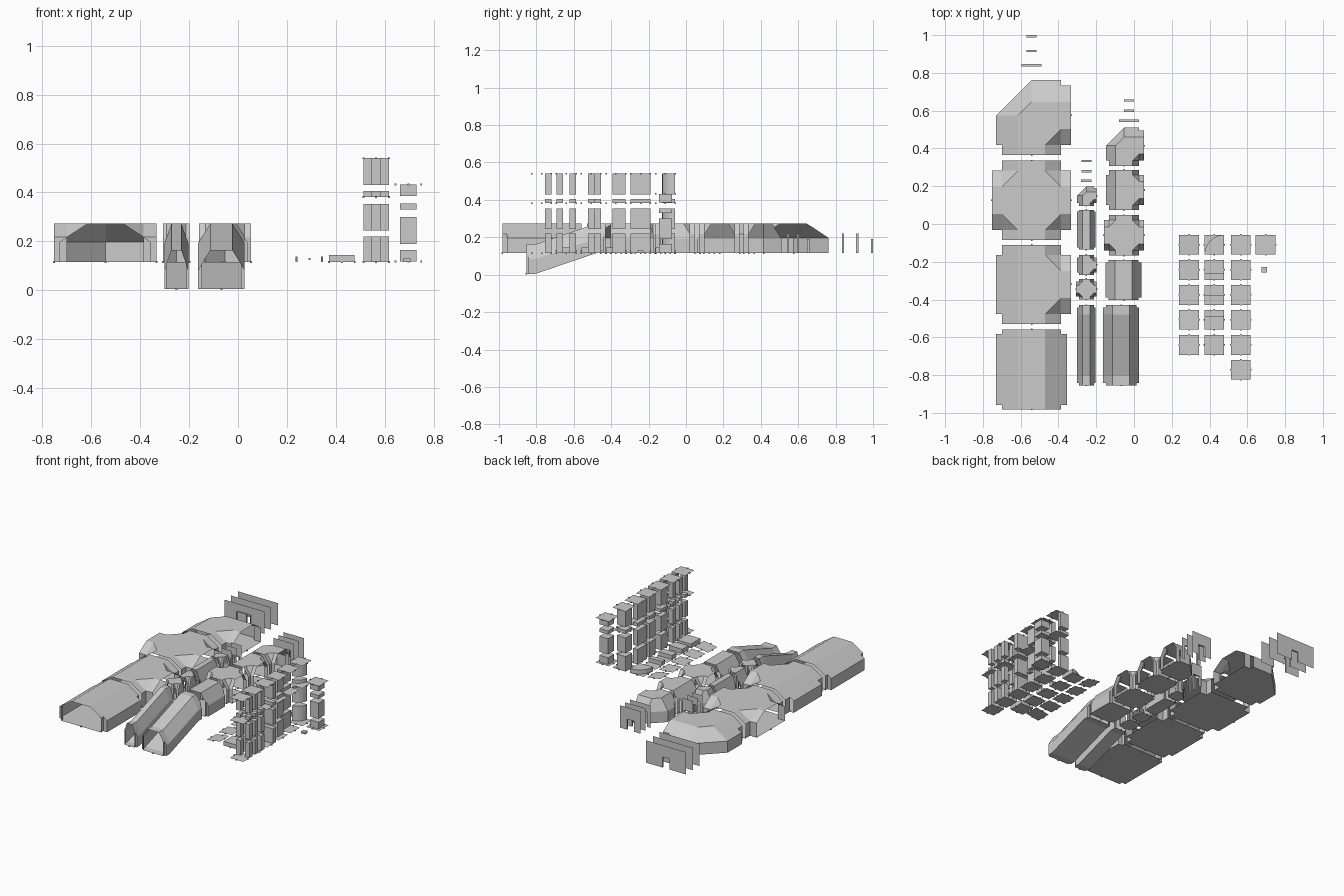
import bpy, bmesh, math
from mathutils import Vector, Matrix

if "Cube" in bpy.data.objects:
    bpy.data.objects.remove(bpy.data.objects["Cube"])

Z0, H, WALL = 0.115, 0.158, 0.102      # floor level, ceiling height, wall height
markers = []                           # positions of the tiny snap markers

def finish(bm, name, loc=(0, 0, 0)):
    bmesh.ops.recalc_face_normals(bm, faces=bm.faces)
    me = bpy.data.meshes.new(name)
    bm.to_mesh(me)
    bm.free()
    ob = bpy.data.objects.new(name, me)
    ob.location = loc
    bpy.context.collection.objects.link(ob)
    return ob

def arch(hw, f, b=0.0):
    """Tunnel section; b pushes the walls out along the sloping roof."""
    h = WALL - b * (H - WALL) / (hw - f)
    w = hw + b
    return [(-w, 0), (-w, h), (-f, H), (f, H), (w, h), (w, 0)]

def loft(bm, rings):
    rows = [[bm.verts.new(p) for p in r] for r in rings]
    for a, c in zip(rows, rows[1:]):
        n = len(a)
        for i in range(n):
            bm.faces.new((a[i], a[(i + 1) % n], c[(i + 1) % n], c[i]))

def tunnel(name, cx, cy, hw, f, b, half, collar, drop=0.0):
    """Straight or sloping tunnel with narrower collars at both ends."""
    body, flat = half - collar, 0.05
    stations = [(-half, 0), (-body, 0), (-body, b)]
    if drop:
        stations += [(-half + flat, b), (half - flat, b)]
    stations += [(body, b), (body, 0), (half, 0)]
    def dz(y):
        t = min(1, max(0, (y + half - flat) / (2 * half - 2 * flat)))
        return -drop * (1 - t)
    bm = bmesh.new()
    loft(bm, [[(x, y, z + dz(y)) for x, z in arch(hw, f, bb)] for y, bb in stations])
    finish(bm, name, (cx, cy, Z0))
    markers.extend([(cx, cy - half, Z0 - drop), (cx, cy + half, Z0)])

def room(name, cx, cy, hw, f, b, arm, sides, corner=False):
    """Junction: hull of the hub, opened on the given sides, plus short arms."""
    low = arch(hw, f, b)[1][1]
    pts = []
    def wall(x, y):
        out = max(abs(x), abs(y)) > hw + 1e-5
        pts.extend([(x, y, 0), (x, y, low if out else WALL)])
    if corner:
        for p in ((-hw - b, -hw), (-hw - b, 0), (0, hw + b), (hw, hw + b), (hw, -hw)):
            wall(*p)
        pts.extend([(-f, 0, H), (0, f, H)])
    else:
        left = -hw if (-1, 0) in sides else -hw - b
        for sy in (-hw, hw):
            wall(left, sy)
            wall(hw, sy)
    for dx, dy in sides:
        for s in (-f, f):
            pts.append((dx * hw - dy * s, dy * hw + dx * s, H))
    bm = bmesh.new()
    for p in pts:
        bm.verts.new(p)
    bmesh.ops.convex_hull(bm, input=bm.verts)
    bm.normal_update()
    gone = [fc for fc in bm.faces for d in sides
            if fc.normal.dot(Vector((*d, 0))) > 0.99
            and abs(fc.calc_center_median().dot(Vector((*d, 0))) - hw) < 1e-3]
    bmesh.ops.delete(bm, geom=gone, context='FACES')
    bmesh.ops.dissolve_limit(bm, angle_limit=0.01, verts=bm.verts, edges=bm.edges)
    for dx, dy in sides:
        loft(bm, [[(dx * r - dy * x, dy * r + dx * x, z) for x, z in arch(hw, f)]
                  for r in (hw, hw + arm)])
        markers.append((cx + dx * (hw + arm), cy + dy * (hw + arm), Z0))
    finish(bm, name, (cx, cy, Z0))

def door(name, cx, y, hw, dw, dh):
    """Wall sheet with a doorway and short jambs."""
    outline = [(-hw, 0), (-dw, 0), (-dw, dh), (dw, dh), (dw, 0), (hw, 0), (hw, H), (-hw, H)]
    bm = bmesh.new()
    v = [bm.verts.new((x, 0, z)) for x, z in outline]
    bm.faces.new(v)
    back = [bm.verts.new((x, -0.012, z)) for x, z in outline[1:5]]
    for i in range(3):
        bm.faces.new((v[i + 1], v[i + 2], back[i + 1], back[i]))
    finish(bm, name, (cx, y, Z0))

N, S, E, W = (0, 1), (0, -1), (1, 0), (-1, 0)
# size: half width, flat roof half width, bump, arm length
LARGE = (0.157, 0.072, 0.03)
MEDIUM = (0.08, 0.045, 0.015)
SMALL = (0.04, 0.02, 0.009)

# large halls
tunnel("large_hall_straight", -0.5425, -0.77, *LARGE, 0.212, 0.025)
room("large_hall_tee", -0.5425, -0.32, *LARGE, 0.053, (N, S, E))
room("large_hall_cross", -0.5425, 0.125, *LARGE, 0.053, (N, S, E, W))
room("large_hall_corner", -0.5425, 0.575, *LARGE, 0.053, (S, E), True)
# medium corridors
tunnel("medium_ramp", -0.068, -0.642, *MEDIUM, 0.212, 0.012, 0.11)
tunnel("medium_straight", -0.055, -0.297, *MEDIUM, 0.106, 0.013)
room("medium_cross", -0.053, -0.06, *MEDIUM, 0.027, (N, S, E, W))
room("medium_tee", -0.053, 0.18, *MEDIUM, 0.027, (N, S, E))
room("medium_corner", -0.053, 0.415, *MEDIUM, 0.027, (S, E), True)
# small corridors
tunnel("small_ramp", -0.252, -0.642, *SMALL, 0.212, 0.012, 0.11)
room("small_cross", -0.252, -0.345, *SMALL, 0.014, (N, S, E, W))
room("small_tee", -0.252, -0.217, *SMALL, 0.014, (N, S, E))
tunnel("small_straight", -0.252, -0.03, *SMALL, 0.105, 0.01)
room("small_corner", -0.252, 0.15, *SMALL, 0.014, (S, E), True)
# doorway walls
for size, cx, hw, ys in (("large", -0.5425, 0.157, (0.846, 0.922, 1.0)),
                         ("medium", -0.027, 0.08, (0.552, 0.605, 0.66)),
                         ("small", -0.252, 0.04, (0.235, 0.285, 0.34))):
    wide = 0.028 if size == "small" else 0.053
    for kind, y, dw, dh in zip(("wide", "narrow", "low"), ys, (wide, 0.027, 0.027),
                               (0.105, 0.105, 0.075)):
        door(f"{size}_{kind}_doorway", cx, y, hw, dw, dh)

T = 0.0525                                             # tile half size

def sheet(bm, cx, cy, z, tilt=0.0, mark=True):
    bm.faces.new([bm.verts.new((cx + sx * T, cy + sy * T, z + sx * tilt))
                  for sx, sy in ((-1, -1), (1, -1), (1, 1), (-1, 1))])
    if mark:
        markers.extend((cx + d[0] * T, cy + d[1] * T, z + d[0] * tilt) for d in (N, S, E, W))

def prism(bm, plan, z0, z1):
    lo = [bm.verts.new((x, y, z0)) for x, y in plan]
    hi = [bm.verts.new((x, y, z1)) for x, y in plan]
    n = len(plan)
    bm.faces.new(hi)
    bm.faces.new(lo[::-1])
    for i in range(n):
        bm.faces.new((lo[i], lo[(i + 1) % n], hi[(i + 1) % n], hi[i]))

def rect(cx, cy, x0, x1, y0, y1):
    return [(cx + x0, cy + y0), (cx + x1, cy + y0), (cx + x1, cy + y1), (cx + x0, cy + y1)]

ROWS = (-0.11, -0.243, -0.375, -0.507, -0.64, -0.772)
# floor tiles and low step tiles
for i, y in enumerate(ROWS[:5]):
    bm = bmesh.new()
    sheet(bm, 0.292, y, Z0 + 0.012, (i - 2) * 0.004)
    finish(bm, f"floor_tile_{i}")
    bm = bmesh.new()
    sheet(bm, 0.425, y, Z0)
    if i == 0:
        plan = [(0.425 + T, y - T)] + [
            (0.425 + T - 2 * T * math.sin(a), y - T + 2 * T * math.cos(a))
            for a in [k * math.pi / 12 for k in range(7)]]
    else:
        plan = rect(0.425, y, -T, T, -T, (-0.02, 0, 0.018, T)[i - 1])
    prism(bm, plan, Z0 + 0.001, Z0 + 0.03)
    finish(bm, f"step_tile_{i}")

# stacked wall modules, one plan per row
A = 0.018
def plans(i, x, y):
    if i == 0:
        return [[(x - T, y + T)] + [(x - T + 0.07 * math.cos(a), y + T - 0.07 * math.sin(a))
                                    for a in [k * math.pi / 12 for k in range(7)]]]
    if i == 1:
        return [rect(x, y, -T, -A, -T, T)]
    if i == 2:
        return [rect(x, y, -T, A, -A, T)]
    if i == 3:
        return [rect(x, y, -T, -A, -A, T), rect(x, y, -A, T, A, T)]
    tops = [rect(x, y, -T, -A, A, T), rect(x, y, A, T, A, T)]
    return tops + ([rect(x, y, -T, -A, -T, -A), rect(x, y, A, T, -T, -A)] if i == 4 else [])

LEVELS = (("base", 0.115, 0.22), ("middle", 0.245, 0.353), ("trim", 0.382, 0.405), ("top", 0.43, 0.54))
for i, y in enumerate(ROWS):
    for name, z0, z1 in LEVELS:
        bm = bmesh.new()
        for p in plans(i, 0.565, y):
            prism(bm, p, z0, z1)
        if name in ("base", "trim"):
            sheet(bm, 0.565, y, z0)
        if name == "top":
            sheet(bm, 0.565, y, z1)
        finish(bm, f"wall_{name}_{i}")

# free-standing pillar with plates
for name, z0, z1 in (("foot", 0.117, 0.165), ("shaft", 0.19, 0.3),
                     ("ring", 0.33, 0.355), ("head", 0.385, 0.432)):
    bm = bmesh.new()
    prism(bm, rect(0.697, -0.11, -0.034, 0.034, -0.034, 0.034), z0, z1)
    if name == "foot":
        sheet(bm, 0.697, -0.11, z0)
    if name == "head":
        sheet(bm, 0.697, -0.11, z1)
    finish(bm, f"pillar_{name}")
bm = bmesh.new()
prism(bm, rect(0.69, -0.243, -0.015, 0.015, -0.015, 0.015), 0.116, 0.13)
finish(bm, "small_block")

# snap markers
bm = bmesh.new()
for p in markers:
    bmesh.ops.create_cube(bm, size=0.008, matrix=Matrix.Translation(p))
finish(bm, "snap_markers")
